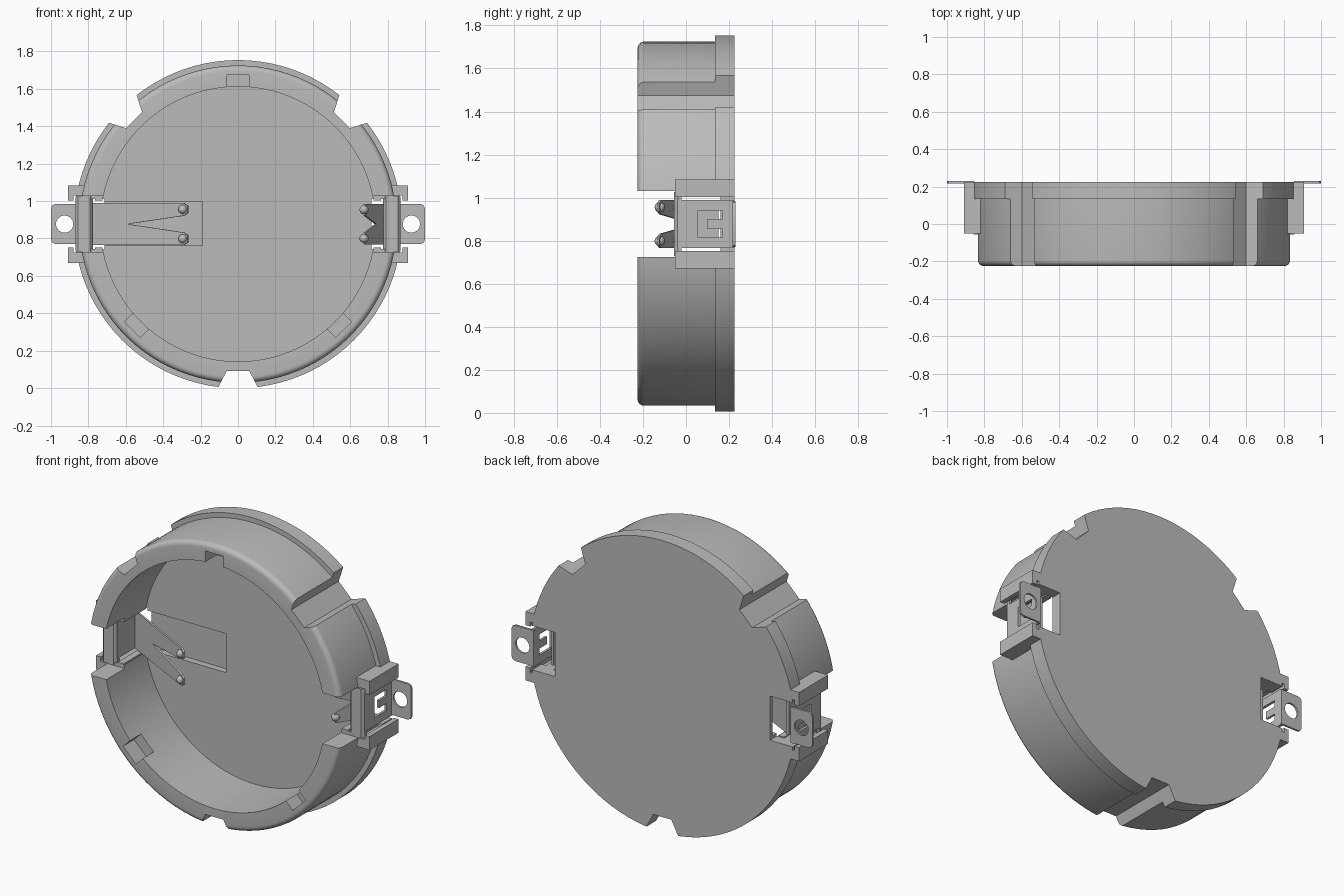
import bpy, bmesh, math
from mathutils import Matrix, Vector

if "Cube" in bpy.data.objects:
    bpy.data.objects.remove(bpy.data.objects["Cube"])

ZC = 0.877  # height of the disc axis
grey = bpy.data.materials.new("holder_grey")
grey.diffuse_color = (0.5, 0.5, 0.5, 1)
grey.use_nodes = True
grey.node_tree.nodes["Principled BSDF"].inputs["Base Color"].default_value = grey.diffuse_color


def finish(name, bm):
    bmesh.ops.recalc_face_normals(bm, faces=bm.faces)
    me = bpy.data.meshes.new(name)
    bm.to_mesh(me)
    bm.free()
    me.materials.append(grey)
    ob = bpy.data.objects.new(name, me)
    bpy.context.collection.objects.link(ob)
    return ob


def prism(name, pts, lo, hi, axis):
    """Extrude a 2D outline: (x, z) along y, or (x, y) along z."""
    place = (lambda p, h: (p[0], h, p[1])) if axis == 'y' else (lambda p, h: (p[0], p[1], h))
    bm = bmesh.new()
    a = [bm.verts.new(place(p, lo)) for p in pts]
    b = [bm.verts.new(place(p, hi)) for p in pts]
    bm.faces.new(a)
    bm.faces.new(b[::-1])
    for i in range(len(pts)):
        j = (i + 1) % len(pts)
        bm.faces.new((a[i], b[i], b[j], a[j]))
    return finish(name, bm)


def box(name, x0, x1, y0, y1, z0, z1):
    return prism(name, [(x0, z0), (x1, z0), (x1, z1), (x0, z1)], y0, y1, 'y')


def activate(ob):
    bpy.ops.object.select_all(action='DESELECT')
    ob.select_set(True)
    bpy.context.view_layer.objects.active = ob


def cut(ob, cutter):
    cutter.hide_render = True
    m = ob.modifiers.new("cut", 'BOOLEAN')
    m.operation = 'DIFFERENCE'
    m.solver = 'EXACT'
    m.object = cutter
    activate(ob)
    bpy.ops.object.modifier_apply(modifier=m.name)
    bpy.data.objects.remove(cutter)


def smooth(ob):
    activate(ob)
    bpy.ops.object.shade_smooth_by_angle(angle=math.radians(30))


def radial(pts, deg):
    """Turn (tangent, radius) points to the given angle round the axis."""
    c, s = math.cos(math.radians(deg)), math.sin(math.radians(deg))
    return [(r * c - t * s, ZC + r * s + t * c) for t, r in pts]


# Round cup with a back flange and a rounded front lip
fillet = [(0.818 + 0.03 * math.sin(a), -0.195 - 0.03 * math.cos(a))
          for a in [math.pi / 2 * i / 5 for i in range(6)]]
profile = ([(0, 0.16), (0.735, 0.16), (0.735, -0.225)] + fillet +
           [(0.848, 0.135), (0.877, 0.135), (0.877, 0.225), (0, 0.225)])
bm = bmesh.new()
vs = [bm.verts.new((r, y, ZC)) for r, y in profile]
es = [bm.edges.new(p) for p in zip(vs, vs[1:])]
bmesh.ops.spin(bm, geom=vs + es, cent=(0, 0, ZC), axis=(0, 1, 0), angle=2 * math.pi,
               steps=96, use_duplicate=False)
bmesh.ops.remove_doubles(bm, verts=bm.verts, dist=0.0005)
cup = finish("cup", bm)

# Three outer rim notches and three small inner lip notches
for deg in (45, 135, 270):
    cut(cup, prism("notch", radial([(-0.06, 0.785), (0.06, 0.785), (0.125, 0.91), (-0.125, 0.91)], deg),
                   -0.4, 0.4, 'y'))
for deg in (90, 225, 315):
    cut(cup, prism("lip_notch", radial([(-0.06, 0.70), (0.06, 0.70), (0.06, 0.798), (-0.06, 0.798)], deg),
                   -0.4, -0.12, 'y'))

# Side openings for the clips, and the spring recess in the floor
for s in (-1, 1):
    cut(cup, box("gap", s * 0.66, s * 1.0, -0.4, -0.05, 0.725, 1.03))
    cut(cup, box("slot", s * 0.715, s * 1.0, -0.2, 0.4, 0.745, 1.01))
cut(cup, box("recess", -0.73, -0.19, 0.0, 0.2, 0.762, 0.995))
smooth(cup)


def flat_fork(name, base, tip, slit, half, tip_gap):
    """Two-pronged sheet spring from base (x, y) to tip (x, y) with a V slit."""
    (x0, y0), (x1, y1) = base, tip
    along = lambda t, w: Vector((x0 + (x1 - x0) * t, y0 + (y1 - y0) * t, ZC + w))
    nrm = Vector((y0 - y1, x1 - x0, 0)).normalized() * 0.012
    bm = bmesh.new()
    for sg in (-1, 1):
        pts = [(0, 0), (slit, 0), (0.96, sg * tip_gap), (1, sg * (tip_gap + 0.015)),
               (1, sg * (half - 0.015)), (0.96, sg * half), (0, sg * half)]
        f = bm.faces.new([bm.verts.new(along(*p)) for p in pts])
        ext = bmesh.ops.extrude_face_region(bm, geom=[f], use_keep_orig=True)
        bmesh.ops.translate(bm, vec=nrm,
                            verts=[v for v in ext["geom"] if isinstance(v, bmesh.types.BMVert)])
        # Rounded contact bump near the end of each prong
        bmesh.ops.create_uvsphere(bm, u_segments=16, v_segments=10, radius=0.024,
                                  matrix=Matrix.Translation(along(0.95, sg * (half + tip_gap) / 2)))
    smooth(finish(name, bm))


for s, side in ((-1, "left"), (1, "right")):
    # Plastic guide blocks above and below each clip
    for k, level in ((1, "upper"), (-1, "lower")):
        box(f"{side}_{level}_guide", s * 0.79, s * 0.91, -0.05, 0.225, ZC + k * 0.152, ZC + k * 0.207)
        box(f"{side}_{level}_outer_stop", s * 0.88, s * 0.91, -0.05, 0.225, ZC + k * 0.125, ZC + k * 0.16)
        box(f"{side}_{level}_inner_stop", s * 0.725, s * 0.765, -0.05, 0.16, ZC + k * 0.125, ZC + k * 0.16)

    # Bent metal clip: wide rounded top bend and two narrower legs
    bend = [(0.87, -0.02), (0.87, -0.038), (0.855, -0.055), (0.79, -0.055), (0.775, -0.038),
            (0.775, -0.02), (0.79, -0.02), (0.79, -0.04), (0.855, -0.04), (0.855, -0.02)]
    prism(f"{side}_clip_bend", [(s * x, y) for x, y in bend], 0.73, 1.025, 'z')
    box(f"{side}_clip_inner_leg", s * 0.775, s * 0.79, -0.04, 0.15, 0.765, 0.99)
    leg = box(f"{side}_clip_outer_leg", s * 0.855, s * 0.87, -0.04, 0.224, 0.765, 0.99)
    cut(leg, box("window", s * 0.8, s * 0.95, 0.055, 0.17, 0.815, 0.94))
    # Small tongue inside the window
    box(f"{side}_clip_tongue", s * 0.855, s * 0.868, 0.10, 0.175, 0.855, 0.90)

    # Solder tab with rounded corners and a hole
    outline = [(0.855, 0.77), (0.975, 0.77), (0.993, 0.777), (1.0, 0.795),
               (1.0, 0.96), (0.993, 0.978), (0.975, 0.985), (0.855, 0.985)]
    tab = prism(f"{side}_tab", [(s * x, z) for x, z in outline], 0.217, 0.229, 'y')
    ring = [(s * 0.927 + 0.046 * math.cos(i * math.pi / 16), ZC + 0.046 * math.sin(i * math.pi / 16))
            for i in range(32)]
    cut(tab, prism("hole", ring, 0.1, 0.4, 'y'))
    smooth(tab)

# Long floor spring on the left, short side spring on the right
flat_fork("left_spring", (-0.78, 0.13), (-0.27, -0.135), 0.37, 0.112, 0.045)
flat_fork("right_spring", (0.782, 0.14), (0.668, -0.045), 0.45, 0.108, 0.045)
